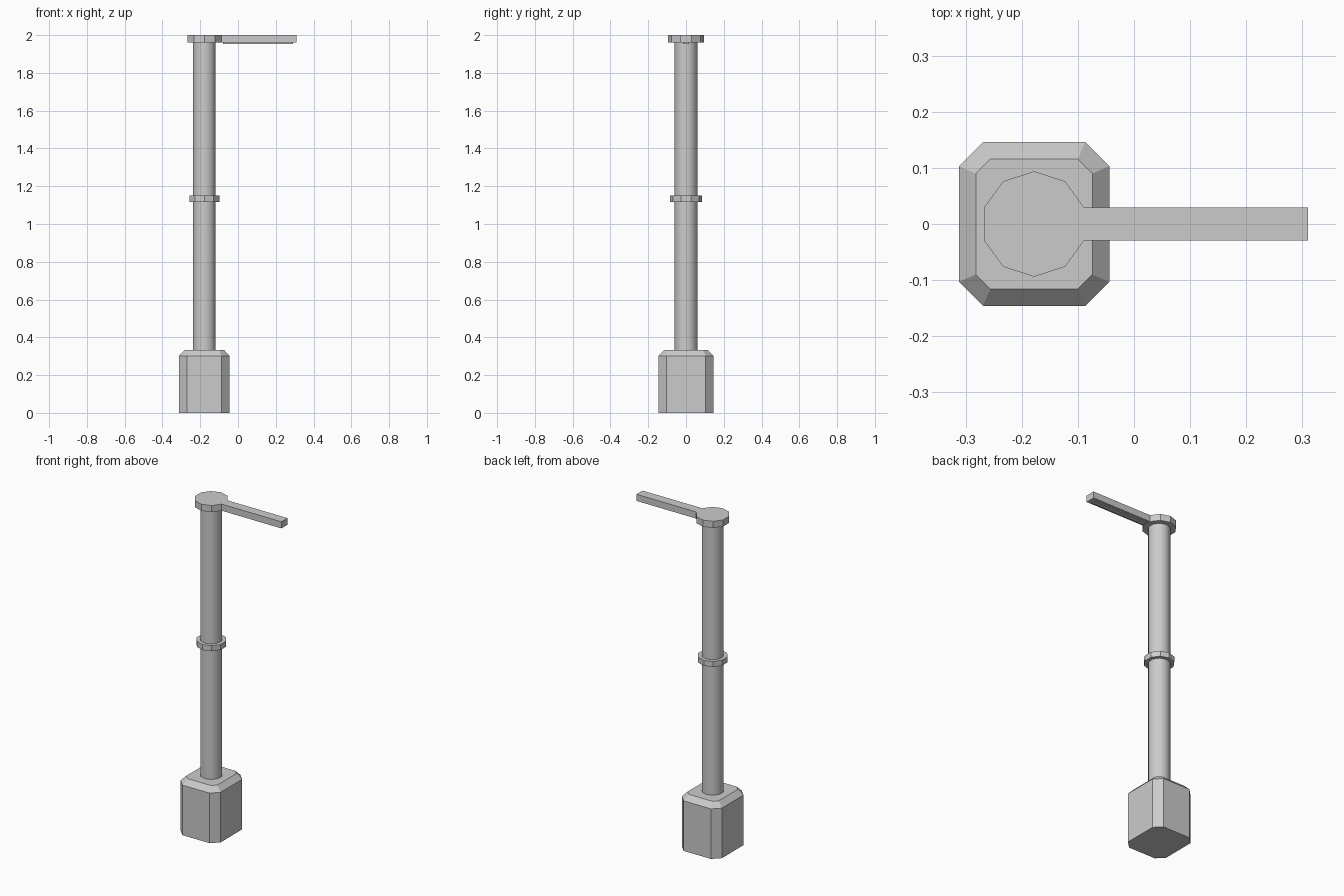
import bpy, bmesh, math
from mathutils import Vector

if "Cube" in bpy.data.objects:
    bpy.data.objects.remove(bpy.data.objects["Cube"])

CX = -0.178  # axis of the post


def finish(bm, name, smooth=None):
    bmesh.ops.recalc_face_normals(bm, faces=bm.faces[:])
    mesh = bpy.data.meshes.new(name)
    bm.to_mesh(mesh)
    bm.free()
    ob = bpy.data.objects.new(name, mesh)
    bpy.context.collection.objects.link(ob)
    if smooth:
        bpy.context.view_layer.objects.active = ob
        ob.select_set(True)
        bpy.ops.object.shade_smooth_by_angle(angle=math.radians(smooth))
        ob.select_set(False)
    return ob


def loft(rings):
    bm = bmesh.new()
    loops = [[bm.verts.new(p) for p in ring] for ring in rings]
    n = len(loops[0])
    for a, b in zip(loops, loops[1:]):
        for i in range(n):
            j = (i + 1) % n
            bm.faces.new((a[i], a[j], b[j], b[i]))
    bm.faces.new(loops[0][::-1])
    bm.faces.new(loops[-1])
    return bm


def cut_rect(hx, hy, c, z):
    pts = [(hx, hy - c), (hx - c, hy), (c - hx, hy), (-hx, hy - c),
           (-hx, c - hy), (c - hx, -hy), (hx - c, -hy), (hx, c - hy)]
    return [(CX + x, y, z) for x, y in pts]


def decagon(r, z):
    # flat sides face +x and -x
    angles = [math.radians(18 + 36 * i) for i in range(10)]
    return [(CX + r * math.cos(a), r * math.sin(a), z) for a in angles]


# Base block with cut corners and sloped shoulder
finish(loft([cut_rect(0.134, 0.146, 0.043, 0),
             cut_rect(0.134, 0.146, 0.043, 0.302),
             cut_rect(0.104, 0.116, 0.026, 0.333)]), "base")

# Post
finish(loft([decagon(0.062, 0.32), decagon(0.062, 1.97)]), "post", 40)

# Collar around the middle of the post
finish(loft([decagon(0.084, 1.117), decagon(0.084, 1.15)]), "collar")

# Cap, with the arm extruded from its +x side
bm = loft([decagon(0.094, 1.96), decagon(0.094, 2.0)])
bmesh.ops.recalc_face_normals(bm, faces=bm.faces[:])
side = max(bm.faces, key=lambda f: f.normal.x)
new = bmesh.ops.extrude_face_region(bm, geom=[side])["geom"]
bmesh.ops.delete(bm, geom=[side], context='FACES_ONLY') if side.is_valid else None
for v in new:
    if isinstance(v, bmesh.types.BMVert):
        v.co.x = 0.31
finish(bm, "cap_and_arm")

# Light strip under the arm
bm = bmesh.new()
bmesh.ops.create_cube(bm, size=1)
bmesh.ops.scale(bm, vec=(0.37, 0.03, 0.012), verts=bm.verts)
bmesh.ops.translate(bm, vec=Vector((0.105, 0, 1.96)), verts=bm.verts)
finish(bm, "light_strip")
